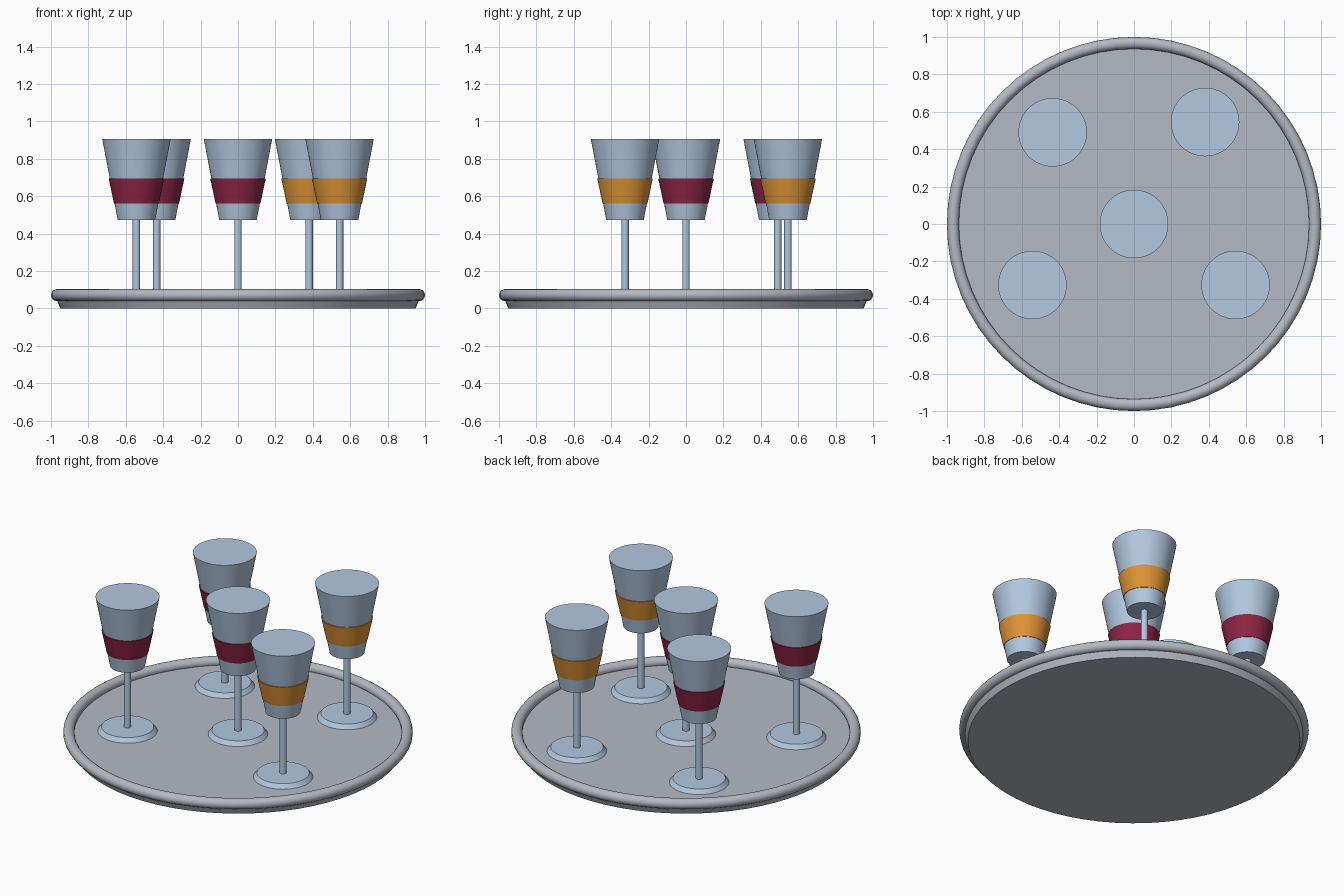
import bpy, bmesh, math

if "Cube" in bpy.data.objects:
    bpy.data.objects.remove(bpy.data.objects["Cube"])

SEG = 64


def material(name, rgb):
    """Flat colour given as sRGB 0-255, stored as linear."""
    lin = [((c / 255 + 0.055) / 1.055) ** 2.4 for c in rgb]
    m = bpy.data.materials.new(name)
    m.diffuse_color = (*lin, 1)
    m.use_nodes = True
    m.node_tree.nodes["Principled BSDF"].inputs["Base Color"].default_value = m.diffuse_color
    return m


silver = material("silver", (180, 185, 196))
glass = material("pale_blue_glass", (178, 200, 224))
red = material("red_wine", (143, 36, 69))
amber = material("amber_wine", (222, 148, 54))


def lathe(name, profile, mat, x=0, y=0, closed=False):
    """Spin (radius, z) points about the vertical axis; ends are capped unless closed."""
    bm = bmesh.new()
    rings = [[bm.verts.new((r * math.cos(2 * math.pi * i / SEG),
                            r * math.sin(2 * math.pi * i / SEG), z))
              for i in range(SEG)] for r, z in profile]
    pairs = list(zip(rings, rings[1:]))
    if closed:
        pairs.append((rings[-1], rings[0]))
    else:
        bm.faces.new(rings[0][::-1])
        bm.faces.new(rings[-1])
    for a, b in pairs:
        for i in range(SEG):
            j = (i + 1) % SEG
            bm.faces.new((a[i], a[j], b[j], b[i]))
    bmesh.ops.recalc_face_normals(bm, faces=bm.faces)
    mesh = bpy.data.meshes.new(name)
    bm.to_mesh(mesh)
    bm.free()
    mesh.materials.append(mat)
    obj = bpy.data.objects.new(name, mesh)
    obj.location = (x, y, 0)
    bpy.context.collection.objects.link(obj)
    bpy.ops.object.select_all(action='DESELECT')
    obj.select_set(True)
    bpy.context.view_layer.objects.active = obj
    bpy.ops.object.shade_smooth_by_angle(angle=math.radians(35))
    return obj


# Tray: flared disc with a rolled rim
lathe("tray_disc", [(0.95, 0), (0.975, 0.06)], silver)
rim = [(0.968 + 0.032 * math.cos(a), 0.071 + 0.032 * math.sin(a))
       for a in (2 * math.pi * k / 16 for k in range(16))]
lathe("tray_rim", rim, silver, closed=True)

# Glasses: foot, stem, bowl and a band of drink
glasses = [(0, 0, red), (-0.543, -0.326, red), (-0.435, 0.49, red),
           (0.543, -0.326, amber), (0.38, 0.545, amber)]
for n, (x, y, drink) in enumerate(glasses, 1):
    lathe(f"glass_foot_{n}", [(0.172, 0.058), (0.15, 0.086)], glass, x, y)
    lathe(f"glass_stem_{n}", [(0.02, 0.08), (0.02, 0.48)], glass, x, y)
    lathe(f"glass_bowl_{n}", [(0.1, 0.472), (0.183, 0.906)], glass, x, y)
    lathe(f"drink_{n}", [(0.12, 0.561), (0.148, 0.693)], drink, x, y)
